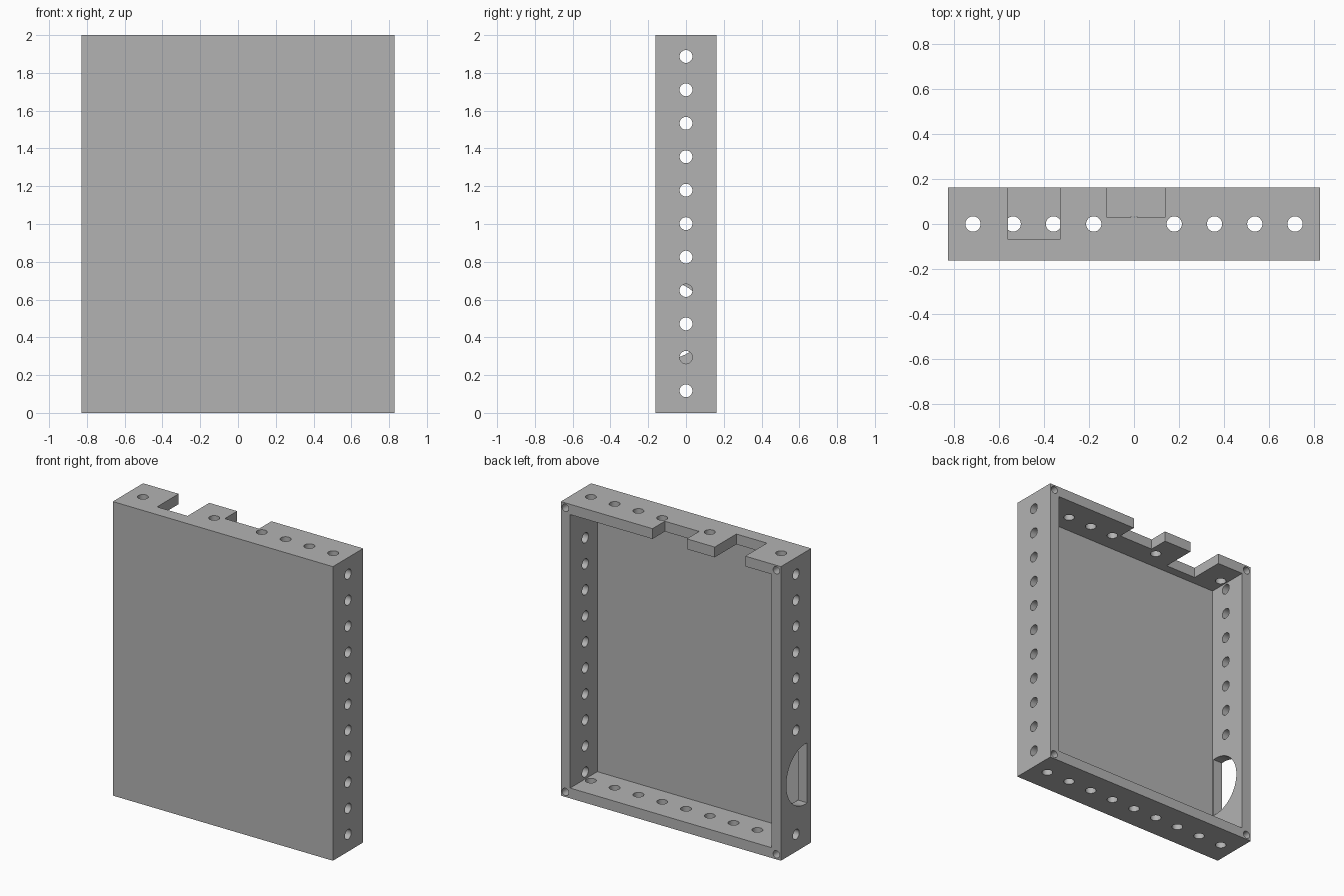
import bpy, bmesh, math
from mathutils import Matrix, Vector

cube = bpy.data.objects.get("Cube")
if cube:
    bpy.data.objects.remove(cube, do_unlink=True)

W, D, H = 1.656, 0.325, 2.0      # overall size
WALL, PLATE = 0.07, 0.033        # side wall and front plate thickness
HOLE_R, PITCH = 0.034, 0.177
X, Y = W / 2, D / 2

grey = bpy.data.materials.new("Plain Grey")
grey.use_nodes = True
colour = (0.45, 0.45, 0.45, 1)
grey.diffuse_color = colour
grey.node_tree.nodes["Principled BSDF"].inputs["Base Color"].default_value = colour


def add_box(bm, lo, hi):
    lo, hi = Vector(lo), Vector(hi)
    size = hi - lo
    bmesh.ops.create_cube(bm, size=1, matrix=Matrix.Translation((lo + hi) / 2)
                          @ Matrix.Diagonal((*size, 1)))


def add_hole(bm, centre, axis, radius, depth):
    turn = {"X": Matrix.Rotation(math.pi / 2, 4, "Y"),
            "Y": Matrix.Rotation(math.pi / 2, 4, "X"),
            "Z": Matrix.Identity(4)}[axis]
    bmesh.ops.create_cone(bm, cap_ends=True, segments=32, radius1=radius,
                          radius2=radius, depth=depth,
                          matrix=Matrix.Translation(centre) @ turn)


def make_object(name, bm):
    bmesh.ops.recalc_face_normals(bm, faces=bm.faces[:])
    mesh = bpy.data.meshes.new(name)
    bm.to_mesh(mesh)
    bm.free()
    mesh.materials.append(grey)
    obj = bpy.data.objects.new(name, mesh)
    bpy.context.collection.objects.link(obj)
    return obj


# Solid block of the tray
bm = bmesh.new()
add_box(bm, (-X, -Y, 0), (X, Y, H))
tray = make_object("open_back_tray", bm)
cutters = []

# Inner cavity, open at the back
bm = bmesh.new()
add_box(bm, (-X + WALL, -Y + PLATE, WALL), (X - WALL, Y + 0.1, H - WALL))
cutters.append(make_object("cavity_cutter", bm))

# Rows of round holes through the four walls
bm = bmesh.new()
span = WALL * 1.6
for i in range(11):
    z = 0.117 + PITCH * i
    add_hole(bm, (X - WALL / 2, 0, z), "X", HOLE_R, span)
    if i not in (1, 2, 3):       # the large port takes these places
        add_hole(bm, (-X + WALL / 2, 0, z), "X", HOLE_R, span)
for i in range(-4, 5):
    x = 0.179 * i
    add_hole(bm, (x, 0, WALL / 2), "Z", HOLE_R, span)
    if i not in (-3, -2, 0):     # the notches take these places
        add_hole(bm, (x, 0, H - WALL / 2), "Z", HOLE_R, span)

# Blind screw holes in the back corners
for x in (-X + 0.034, X - 0.034):
    for z in (0.034, H - 0.034):
        add_hole(bm, (x, Y, z), "Y", 0.025, 0.2)
cutters.append(make_object("hole_cutter", bm))

# Notches in the top wall and the large round port in one side
bm = bmesh.new()
for x0, x1, y0 in ((-0.56, -0.33, -0.07), (-0.12, 0.138, 0.03)):
    add_box(bm, (x0, y0, H - WALL - 0.02), (x1, Y + 0.1, H + 0.1))
ring = []
for i in range(64):
    a = math.tau * i / 64
    y, z = -0.1 + 0.205 * math.cos(a), 0.49 + 0.205 * math.sin(a)
    if y > -0.138:               # flat side along the front plate
        ring.append(bm.verts.new((-X - 0.05, y, z)))
face = bm.faces.new(ring)
extruded = bmesh.ops.extrude_face_region(bm, geom=[face])["geom"]
bmesh.ops.translate(bm, vec=(WALL + 0.052, 0, 0),
                    verts=[v for v in extruded if isinstance(v, bmesh.types.BMVert)])
cutters.append(make_object("notch_and_port_cutter", bm))

# Cut the tray, then drop the cutters
for cutter in cutters:
    cutter.hide_render = True
    mod = tray.modifiers.new(cutter.name, "BOOLEAN")
    mod.operation = "DIFFERENCE"
    mod.solver = "EXACT"
    mod.object = cutter
bpy.ops.object.select_all(action="DESELECT")
bpy.context.view_layer.objects.active = tray
tray.select_set(True)
for mod in list(tray.modifiers):
    bpy.ops.object.modifier_apply(modifier=mod.name)
for cutter in cutters:
    bpy.data.objects.remove(cutter, do_unlink=True)
bpy.ops.object.shade_smooth_by_angle(angle=math.radians(30))
